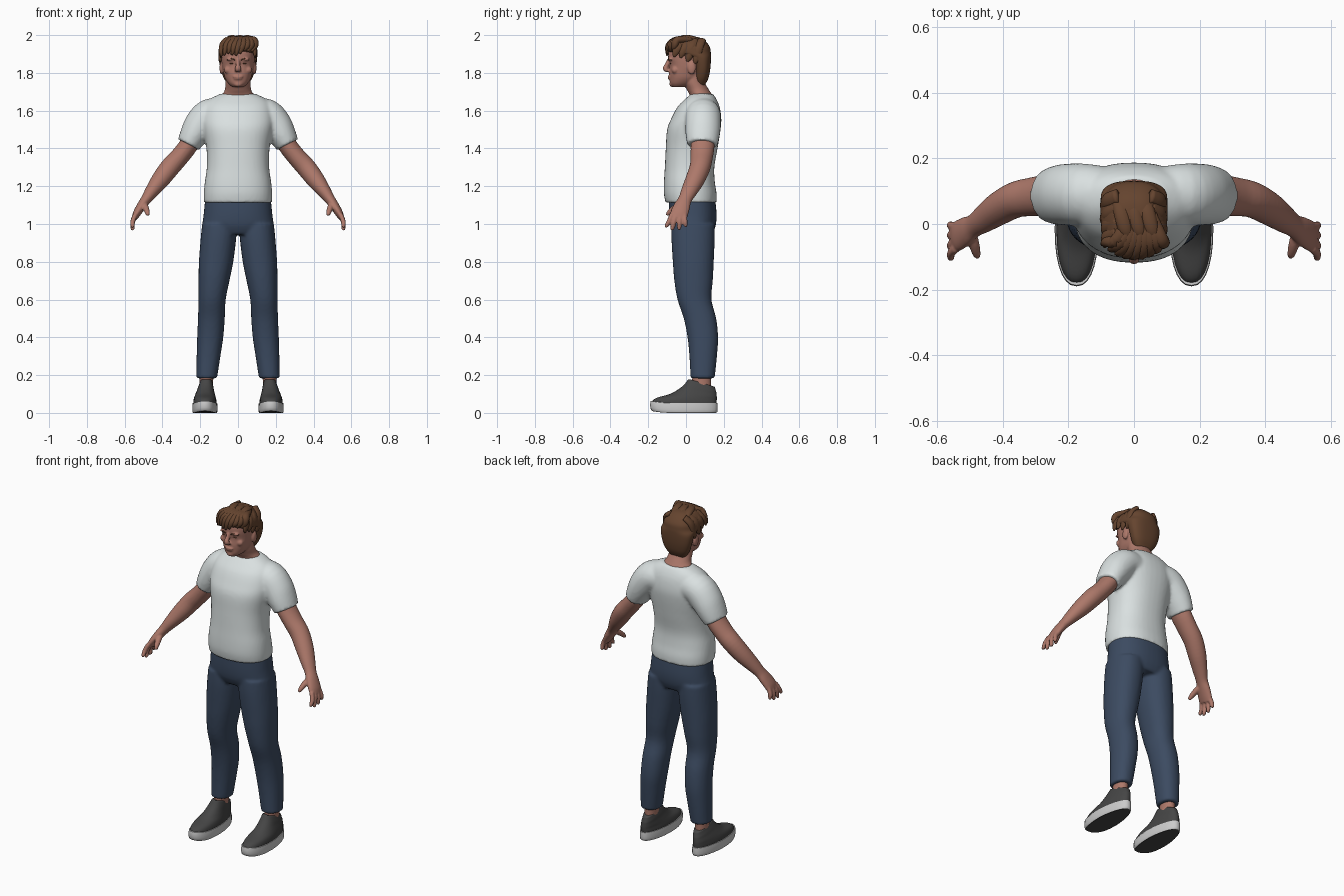
import bpy, bmesh, math, random
from mathutils import Vector, Matrix

random.seed(4)


def material(name, rgb):
    m = bpy.data.materials.new(name)
    m.diffuse_color = (*rgb, 1)
    return m


SKIN = material("skin", (0.42, 0.19, 0.145))
SHIRT = material("pale_grey_cloth", (0.70, 0.75, 0.75))
DENIM = material("dark_blue_cloth", (0.045, 0.07, 0.12))
HAIR = material("brown_hair", (0.13, 0.058, 0.028))
SHOE = material("charcoal", (0.06, 0.06, 0.06))
SOLE = material("light_grey_rubber", (0.6, 0.6, 0.6))


def spline(pts, sub):
    """Catmull-Rom through rows of numbers."""
    out = []
    for i in range(len(pts) - 1):
        a, b = pts[max(i - 1, 0)], pts[i]
        c, d = pts[i + 1], pts[min(i + 2, len(pts) - 1)]
        for k in range(sub):
            t = k / sub
            out.append([0.5 * (2 * q + (r - p) * t + (2 * p - 5 * q + 4 * r - s) * t * t
                               + (3 * q - p - 3 * r + s) * t ** 3)
                        for p, q, r, s in zip(a, b, c, d)])
    return out + [list(pts[-1])]


def loft(bm, pts, side=1, flat=False, p=2, n=28, sub=4, ref=(0, 1, 0)):
    """Closed tube through rows of (x, y, z, radius a, radius b)."""
    rows = spline(pts, sub)
    cs = [Vector(r[:3]) for r in rows]
    rings = []
    for i, r in enumerate(rows):
        a, b = Vector((1, 0, 0)), Vector((0, 1, 0))
        if not flat:
            t = (cs[min(i + 1, len(cs) - 1)] - cs[max(i - 1, 0)]).normalized()
            b = Vector(ref)
            b = (b - t * b.dot(t)).normalized()
            a = t.cross(b)
        ring = []
        for k in range(n):
            u = 2 * math.pi * k / n
            c, s = math.cos(u), math.sin(u)
            c = math.copysign(abs(c) ** (2 / p), c)
            s = math.copysign(abs(s) ** (2 / p), s)
            v = cs[i] + a * (r[3] * c) + b * (r[4] * s)
            ring.append(bm.verts.new((v.x * side, v.y, v.z)))
        rings.append(ring)
    for A, B in zip(rings, rings[1:]):
        for k in range(n):
            bm.faces.new((A[k], A[(k + 1) % n], B[(k + 1) % n], B[k]))
    bm.faces.new(rings[0])
    bm.faces.new(rings[-1])


def slices(bm, rows, **kw):
    """Horizontal sections from rows of (z, centre x, half width, front y, back y)."""
    loft(bm, [(x, (f + b) / 2, z, w, (b - f) / 2) for z, x, w, f, b in rows], flat=True, **kw)


def ball(bm, centre, radii):
    bmesh.ops.create_uvsphere(bm, u_segments=20, v_segments=12, radius=1,
                              matrix=Matrix.Translation(centre) @ Matrix.Diagonal((*radii, 1)))


def finish(name, bm, mats, voxel=0, smooth=0):
    bmesh.ops.recalc_face_normals(bm, faces=bm.faces)
    me = bpy.data.meshes.new(name)
    bm.to_mesh(me)
    bm.free()
    ob = bpy.data.objects.new(name, me)
    bpy.context.collection.objects.link(ob)
    for m in mats:
        me.materials.append(m)
    for f in me.polygons:
        f.use_smooth = True
    if voxel:
        md = ob.modifiers.new("blend", 'REMESH')
        md.mode, md.voxel_size, md.use_smooth_shade = 'VOXEL', voxel, True
        sm = ob.modifiers.new("soften", 'SMOOTH')
        sm.factor, sm.iterations = 0.5, smooth
    return ob


# Shirt: torso and two sleeves blended together
bm = bmesh.new()
slices(bm, [(1.113, 0, .18, -.108, .162), (1.16, 0, .181, -.117, .162), (1.22, 0, .176, -.117, .153),
            (1.30, 0, .165, -.112, .15), (1.40, 0, .167, -.107, .167), (1.50, 0, .185, -.10, .183),
            (1.56, 0, .19, -.077, .187), (1.62, 0, .178, -.045, .178), (1.66, 0, .15, -.006, .162),
            (1.69, 0, .092, .028, .142)], p=2.3, n=40)
for s in (1, -1):
    loft(bm, [(.08, .09, 1.58, .085, .085), (.15, .09, 1.575, .088, .094), (.20, .09, 1.525, .085, .094),
              (.235, .088, 1.47, .074, .09), (.262, .086, 1.42, .062, .08)], side=s)
finish("shirt", bm, [SHIRT], .009, 4)

# Trousers: hips and two legs blended together
bm = bmesh.new()
slices(bm, [(1.13, 0, .174, -.09, .155), (1.05, 0, .182, -.09, .162), (.99, 0, .188, -.082, .157),
            (.945, 0, .17, -.06, .14)], p=2.3, n=40)
for s in (1, -1):
    slices(bm, [(1.0, .098, .092, -.076, .152), (.92, .104, .094, -.077, .152), (.8, .116, .091, -.07, .147),
                (.7, .127, .082, -.062, .142), (.6, .137, .072, -.045, .135), (.5, .141, .071, -.012, .16),
                (.4, .147, .069, .008, .17), (.3, .156, .063, .018, .164), (.183, .166, .055, .024, .152)],
           side=s, p=2.2)
finish("trousers", bm, [DENIM], .009, 3)

# Bare arms, hands and ankles
for s, tag in ((1, "left"), (-1, "right")):
    bm = bmesh.new()
    loft(bm, [(.21, .088, 1.51, .05, .06), (.26, .088, 1.42, .05, .063), (.31, .083, 1.355, .05, .059),
              (.36, .074, 1.30, .052, .055), (.41, .048, 1.235, .048, .051), (.455, .017, 1.175, .037, .043),
              (.487, -.005, 1.13, .028, .036), (.51, -.02, 1.097, .025, .043), (.535, -.035, 1.057, .021, .047),
              (.548, -.042, 1.03, .015, .044)], side=s)
    for base, tip, z in ((-.075, -.103, .982), (-.053, -.072, .968), (-.031, -.036, .970), (-.008, -.002, .985)):
        loft(bm, [(.543, base, 1.05, .013, .013), (.557, (base + tip) / 2, 1.015, .013, .013),
                  (.558, tip, z + .008, .011, .011), (.556, tip, z, .007, .007)], side=s, n=12)
    loft(bm, [(.50, -.02, 1.11, .016, .018), (.488, -.06, 1.085, .016, .017), (.48, -.09, 1.06, .013, .013),
              (.476, -.10, 1.045, .008, .008)], side=s, n=12, ref=(1, 0, 0))
    finish(tag + "_arm", bm, [SKIN], .005, 3)

    bm = bmesh.new()
    slices(bm, [(.08, .168, .036, .03, .135), (.15, .168, .035, .032, .132), (.24, .165, .04, .035, .135)], side=s)
    finish(tag + "_ankle", bm, [SKIN])

    # Shoe upper, sloping down to the heel
    bm = bmesh.new()
    slices(bm, [(.035, .175, .061, -.182, .16), (.06, .175, .061, -.18, .162), (.08, .175, .058, -.155, .163),
                (.10, .174, .053, -.085, .163), (.125, .172, .047, -.04, .162), (.15, .17, .043, -.01, .16),
                (.178, .168, .036, .012, .152)], side=s, p=2.3)
    for v in bm.verts:
        v.co.z -= .3 * max(0, v.co.y - .02) * max(0, min(1, (v.co.z - .06) / .1))
        v.co.x -= (v.co.x - .17 * s) * 1.2 * max(0, v.co.y)
    finish(tag + "_shoe", bm, [SHOE])

    # Sole with a dark tread and a slightly raised toe
    bm = bmesh.new()
    slices(bm, [(0, .175, .062, -.176, .158), (.006, .175, .066, -.186, .166), (.03, .175, .067, -.19, .168),
                (.052, .175, .065, -.187, .167)], side=s, p=2.3, sub=2)
    for v in bm.verts:
        v.co.x -= (v.co.x - .17 * s) * 1.2 * max(0, v.co.y)
        v.co.z += .012 * (max(0, -v.co.y - .08) / .11) ** 2
    ob = finish(tag + "_sole", bm, [SOLE, SHOE])
    for f in ob.data.polygons:
        f.material_index = int(f.normal.z < -.7)
        f.use_smooth = len(f.vertices) == 4

# Head, neck, ears and face forms blended together
bm = bmesh.new()
slices(bm, [(1.724, 0, .028, -.07, -.01), (1.742, 0, .05, -.084, .04), (1.77, 0, .068, -.087, .08),
            (1.80, 0, .077, -.089, .10), (1.84, 0, .085, -.086, .112), (1.88, 0, .088, -.094, .116),
            (1.92, 0, .087, -.09, .116), (1.955, 0, .072, -.065, .10), (1.98, 0, .045, -.03, .065)], p=2.25, n=36)
slices(bm, [(1.64, 0, .10, .015, .15), (1.68, 0, .086, .02, .14), (1.71, 0, .07, .005, .122),
            (1.75, 0, .067, -.012, .10), (1.80, 0, .066, -.01, .10)])
loft(bm, [(0, -.086, 1.875, .01, .009), (0, -.10, 1.845, .012, .011), (0, -.109, 1.822, .014, .017),
          (0, -.095, 1.81, .009, .016)], n=14, ref=(1, 0, 0))
ball(bm, (0, -.088, 1.780), (.026, .010, .006))
ball(bm, (0, -.086, 1.769), (.022, .010, .006))
ball(bm, (0, -.074, 1.74), (.022, .014, .014))
for s in (1, -1):
    ball(bm, (.087 * s, .03, 1.825), (.011, .022, .034))
    ball(bm, (.036 * s, -.082, 1.872), (.026, .012, .008))
    ball(bm, (.033 * s, -.070, 1.848), (.015, .013, .009))
    ball(bm, (.052 * s, -.058, 1.815), (.022, .018, .02))
finish("head", bm, [SKIN], .005, 3)

# Eyebrows and lash lines
for s, tag in ((1, "left"), (-1, "right")):
    bm = bmesh.new()
    loft(bm, [(.016, -.094, 1.868, .003, .002), (.036, -.091, 1.875, .003, .004), (.058, -.075, 1.868, .002, .002)],
         side=s, n=8)
    ball(bm, (.033 * s, -.081, 1.85), (.012, .004, .0025))
    finish(tag + "_brow_and_lashes", bm, [HAIR])

# Hair: cap that stops behind the ears, and loose locks over it
bm = bmesh.new()
slices(bm, [(1.735, 0, .05, .05, .10), (1.77, 0, .074, .045, .118), (1.81, 0, .089, .044, .127),
            (1.85, 0, .098, .036, .131), (1.885, 0, .102, .01, .132), (1.91, 0, .102, -.085, .131),
            (1.94, 0, .096, -.09, .125), (1.97, 0, .075, -.07, .10), (1.988, 0, .048, -.04, .07),
            (1.994, 0, .015, 0, .03)], p=2.5, n=36)
for i in range(9):  # fringe swept forward and sideways
    x = -.088 + .021 * i
    y = -.108 + 5 * x * x
    z = 1.905 + random.uniform(-.015, .015)
    loft(bm, [(.4 * x + .02, .03, 1.975, .014, .018), (.75 * x + .02, -.045, 1.974, .02, .024),
              (x + .008, y + .016, 1.945, .017, .02), (x - .008, y + .006, z, .004, .006)],
         n=10, ref=(1, .3, 0))
for s in (1, -1):  # side locks in front of the ears and over the temples
    for y, z in ((-.055, 1.885), (-.02, 1.88), (.015, 1.86), (.055, 1.85)):
        w = .088 + random.uniform(0, .006)
        loft(bm, [(.05 * s, y + .03, 1.975, .013, .022), (.083 * s, y + .015, 1.94, .014, .024),
                  (w * s, y, z + .025, .011, .02), (w * s, y - .008, z, .004, .006)], n=10)
for x in (-.05, -.01, .03):  # crown locks
    loft(bm, [(x, .085, 1.95, .012, .018), (x + .01, .04, 1.98, .015, .024),
              (x + .025, -.02, 1.984, .015, .022), (x + .04, -.06, 1.965, .005, .008)], n=10, ref=(1, 0, 0))
finish("hair", bm, [HAIR])
